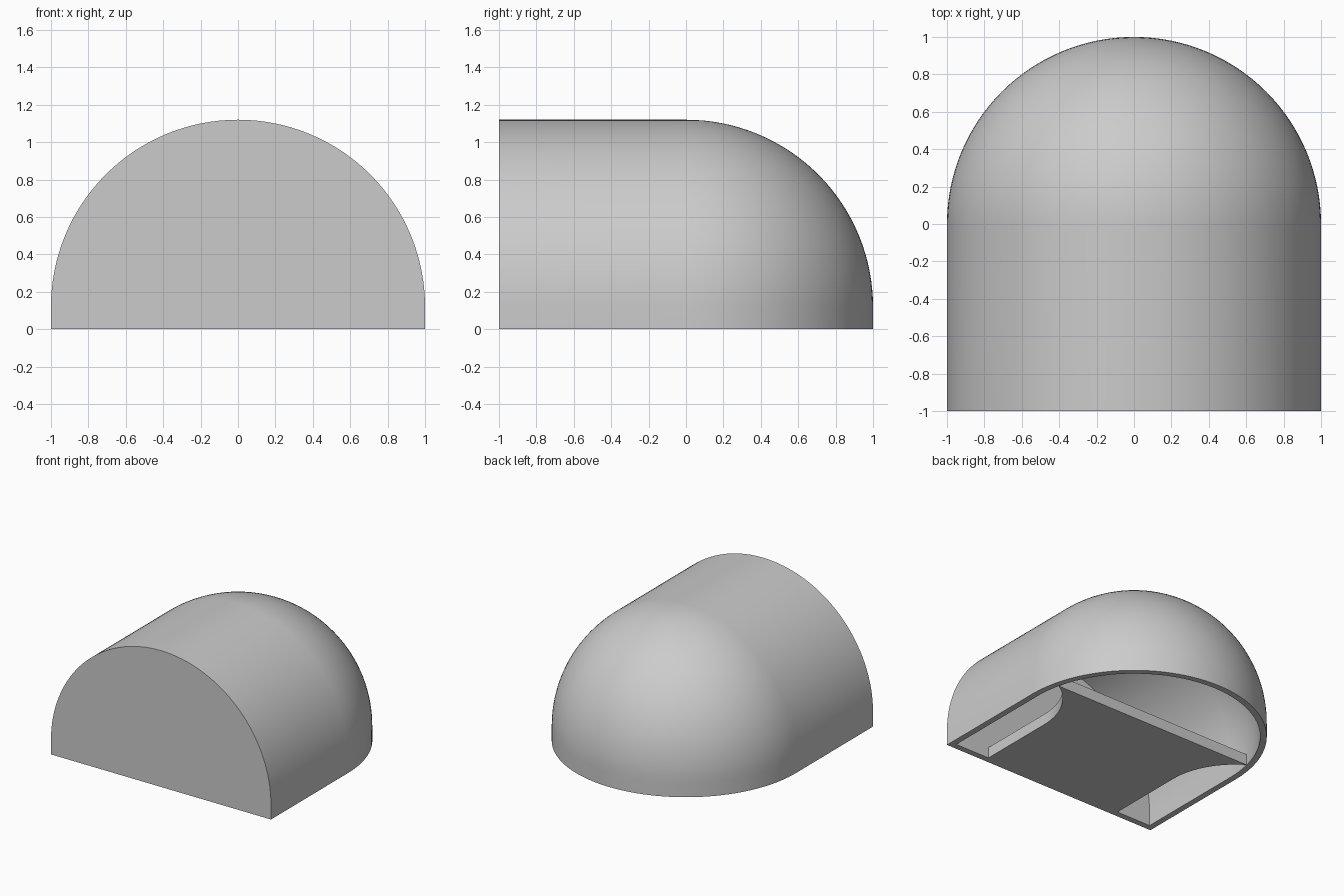
import bpy, bmesh
from math import sin, cos, pi, radians

if "Cube" in bpy.data.objects:
    bpy.data.objects.remove(bpy.data.objects["Cube"], do_unlink=True)

SKIRT = 0.12      # height of the straight lower wall
WALL = 0.05       # shell thickness
ARC = 64          # steps round the rear half circle
RISE = 32         # steps from skirt to crown

grey = bpy.data.materials.new("light_grey")
grey.use_nodes = True
grey.diffuse_color = (0.6, 0.6, 0.6, 1)
grey.node_tree.nodes["Principled BSDF"].inputs["Base Color"].default_value = (0.6, 0.6, 0.6, 1)


def finish(bm, name):
    bmesh.ops.remove_doubles(bm, verts=bm.verts, dist=1e-5)
    bmesh.ops.recalc_face_normals(bm, faces=bm.faces)
    mesh = bpy.data.meshes.new(name)
    bm.to_mesh(mesh)
    bm.free()
    mesh.materials.append(grey)
    obj = bpy.data.objects.new(name, mesh)
    bpy.context.collection.objects.link(obj)
    bpy.ops.object.select_all(action='DESELECT')
    obj.select_set(True)
    bpy.context.view_layer.objects.active = obj
    bpy.ops.object.shade_smooth_by_angle(angle=radians(30))
    return obj


def footprint(bm, radius, front, z):
    """U-shaped row: straight sides with a half circle at the back."""
    pts = [(radius, front)]
    pts += [(radius * cos(pi * i / ARC), radius * sin(pi * i / ARC)) for i in range(ARC + 1)]
    pts.append((-radius, front))
    return [bm.verts.new((x, y, z)) for x, y in pts]


def vault(bm, radius):
    """Barrel vault with a quarter-sphere back and a flat front; returns its foot row."""
    rows = [footprint(bm, radius, -radius, 0)]
    for k in range(RISE + 1):
        a = pi / 2 * k / RISE
        rows.append(footprint(bm, radius * cos(a), -radius, SKIRT + radius * sin(a)))
    for low, high in zip(rows, rows[1:]):
        for i in range(len(low) - 1):
            bm.faces.new((low[i], low[i + 1], high[i + 1], high[i]))
    bm.faces.new([r[0] for r in rows] + [r[-1] for r in reversed(rows[:-1])])
    return rows[0]


# Hollow shell: outer and inner vaults joined by the bottom rim
bm = bmesh.new()
outer = vault(bm, 1.0)
inner = vault(bm, 1.0 - WALL)
for i in range(len(outer)):
    j = (i + 1) % len(outer)
    bm.faces.new((outer[i], inner[i], inner[j], outer[j]))
finish(bm, "domed_shell")

# Floor plate: narrow at the front, flaring out to the walls behind the side openings
half_width, flare_y, flare_r = 0.635, -0.3, 0.61
side = [(half_width, WALL - 1)]
for i in range(17):
    a = radians(58.5) * i / 16
    side.append((half_width + flare_r * (1 - cos(a)), flare_y + flare_r * sin(a)))
outline = side + [(-x, y) for x, y in reversed(side)]

bm = bmesh.new()
base = bm.faces.new([bm.verts.new((x, y, 0)) for x, y in outline])
top = bmesh.ops.extrude_face_region(bm, geom=[base])["geom"]
bmesh.ops.translate(bm, vec=(0, 0, 0.09), verts=[v for v in top if isinstance(v, bmesh.types.BMVert)])
finish(bm, "floor_plate")
